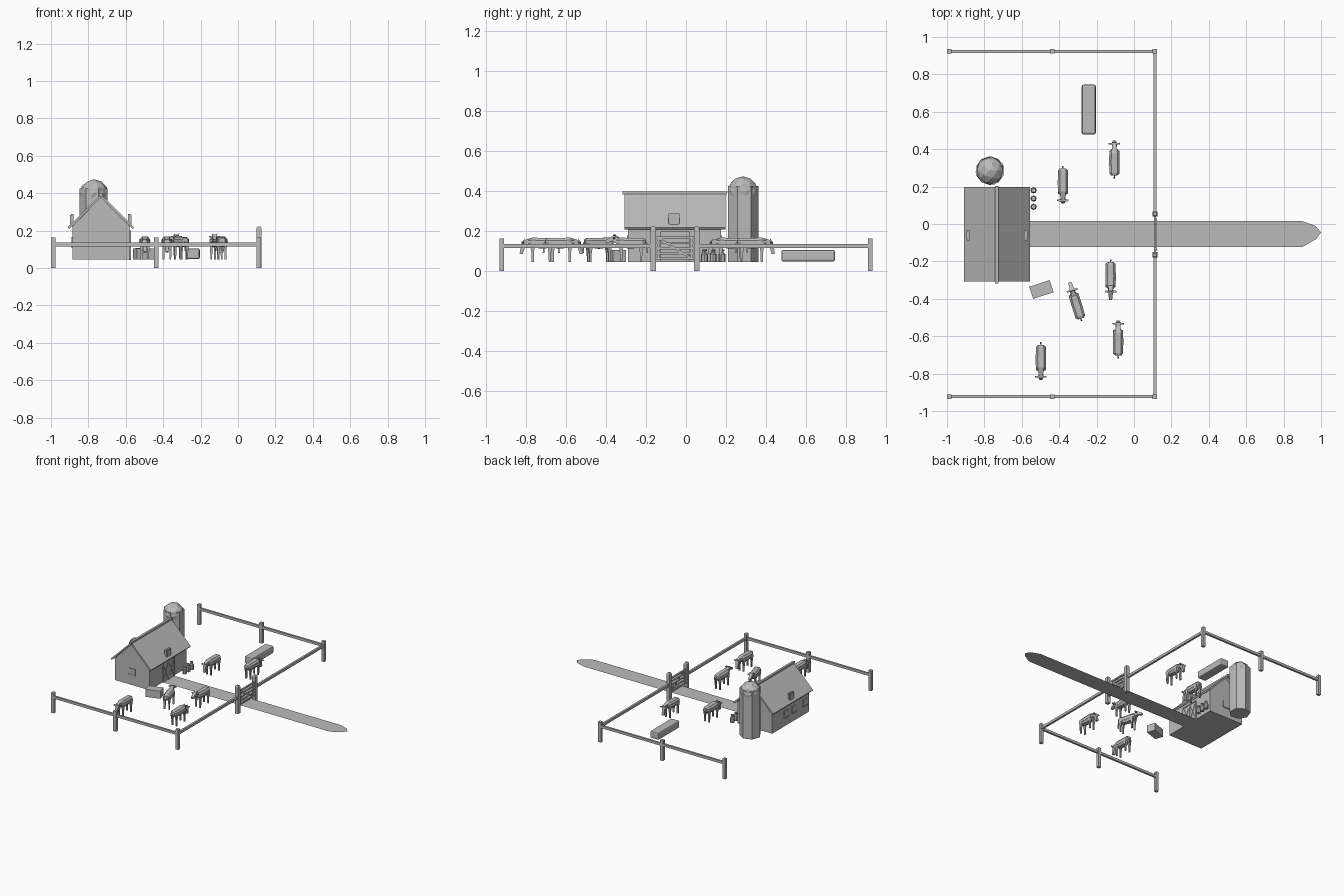
import bpy, bmesh, math
from mathutils import Vector, Matrix

if "Cube" in bpy.data.objects:
    bpy.data.objects.remove(bpy.data.objects["Cube"], do_unlink=True)

GREY = bpy.data.materials.new("plain_grey")
GREY.use_nodes = True
GREY.diffuse_color = (0.5, 0.5, 0.5, 1)
GREY.node_tree.nodes["Principled BSDF"].inputs["Base Color"].default_value = (0.5, 0.5, 0.5, 1)

GROUND = 0.045


def finish(name, bm):
    mesh = bpy.data.meshes.new(name)
    bmesh.ops.recalc_face_normals(bm, faces=bm.faces)
    bm.to_mesh(mesh)
    bm.free()
    mesh.materials.append(GREY)
    obj = bpy.data.objects.new(name, mesh)
    bpy.context.collection.objects.link(obj)
    return obj


def loft(bm, rings):
    """Skin a closed solid through rings of equal point count."""
    loops = [[bm.verts.new(p) for p in ring] for ring in rings]
    n = len(loops[0])
    for a, b in zip(loops, loops[1:]):
        for i in range(n):
            j = (i + 1) % n
            bm.faces.new((a[i], a[j], b[j], b[i]))
    bm.faces.new(loops[0])
    bm.faces.new(loops[-1])


def beam(bm, a, b, start, end=None):
    """Square beam from a to b; start and end are (width, depth)."""
    a, b = Vector(a), Vector(b)
    rot = (b - a).to_track_quat('Z', 'Y')
    rings = []
    for p, (w, d) in ((a, start), (b, end or start)):
        rings.append([p + rot @ Vector((x * w / 2, y * d / 2, 0))
                      for x, y in ((-1, -1), (1, -1), (1, 1), (-1, 1))])
    loft(bm, rings)


def box(bm, centre, size):
    m = Matrix.Translation(centre) @ Matrix.Diagonal((*size, 1))
    bmesh.ops.create_cube(bm, size=1, matrix=m)


# Barn walls: gabled profile swept along y
RIDGE_X, HALF = -0.733, 0.153
bm = bmesh.new()
gable = [(-HALF, GROUND), (HALF, GROUND), (HALF, 0.222), (0, 0.377), (-HALF, 0.222)]
loft(bm, [[(RIDGE_X + x, y, z) for x, z in gable] for y in (-0.29, 0.175)])
finish("barn_walls", bm)

# Roof slabs and ridge cap
bm = bmesh.new()
for s in (-1, 1):
    slab = [(0, 0.393), (0.177, 0.218), (0.17, 0.208), (0, 0.377)]
    loft(bm, [[(RIDGE_X + s * x, y, z) for x, z in slab] for y in (-0.307, 0.197)])
finish("barn_roof", bm)
bm = bmesh.new()
beam(bm, (RIDGE_X, -0.318, 0.39), (RIDGE_X, 0.203, 0.39), (0.018, 0.016))
finish("roof_ridge", bm)

# Upright roof windows
for s, side in ((-1, "left"), (1, "right")):
    bm = bmesh.new()
    for z, half in ((0.255, 0.028), (0.258, 0.021)):
        box(bm, (RIDGE_X + s * (0.153 if half > 0.025 else 0.157), -0.06, z),
            (0.014, half * 2, 0.065 if half > 0.025 else 0.05))
    obj = finish("roof_window_" + side, bm)

# Wall windows: plates with a thin sill
bm = bmesh.new()
for y in (0.0, -0.1, -0.24):
    box(bm, (RIDGE_X - HALF, y, 0.14), (0.009, 0.05, 0.05))
    box(bm, (RIDGE_X - HALF, y, 0.113), (0.014, 0.056, 0.006))
for y in (-0.29, 0.175):
    box(bm, (RIDGE_X, y, 0.153), (0.055, 0.009, 0.048))
    box(bm, (RIDGE_X, y, 0.127), (0.061, 0.014, 0.006))
finish("wall_windows", bm)

# Barn door with cross bracing, facing the path
DOOR_X = RIDGE_X + HALF
bm = bmesh.new()
box(bm, (DOOR_X, -0.055, 0.12), (0.008, 0.14, 0.15))
for y in (-0.125, -0.055, 0.015):
    beam(bm, (DOOR_X + 0.004, y, GROUND), (DOOR_X + 0.004, y, 0.195), (0.008, 0.008))
beam(bm, (DOOR_X + 0.004, -0.125, 0.195), (DOOR_X + 0.004, 0.015, 0.195), (0.008, 0.008))
for y0 in (-0.125, -0.055):
    for z0, z1 in ((GROUND, 0.195), (0.195, GROUND)):
        beam(bm, (DOOR_X + 0.004, y0, z0), (DOOR_X + 0.004, y0 + 0.07, z1), (0.006, 0.006))
finish("barn_door", bm)

# Silo: seven-sided tower with a faceted dome
bm = bmesh.new()
ring = [math.radians(31.4) + i * math.tau / 7 for i in range(7)]
loft(bm, [[(-0.77 + 0.078 * math.cos(a), 0.285 + 0.078 * math.sin(a), z) for a in ring]
          for z in (GROUND, 0.425)])
finish("silo_tower", bm)
bm = bmesh.new()
bmesh.ops.create_icosphere(bm, subdivisions=2, radius=0.077,
                           matrix=Matrix.Translation((-0.77, 0.285, 0.397)))
finish("silo_dome", bm)

# Path: flat strip with a rounded tip
bm = bmesh.new()
outline = [(-0.58, -0.123), (0.9, -0.123), (0.975, -0.08), (1, -0.045),
           (0.97, -0.01), (0.9, 0.015), (-0.58, 0.015)]
bm.faces.new([bm.verts.new((x, y, GROUND)) for x, y in outline])
finish("path", bm)

# Fence posts and rails
EDGE, SIDE, GATE = 0.112, 0.923, (-0.165, 0.053)
bm = bmesh.new()
for y in (-SIDE, SIDE):
    for x in (-0.988, -0.438, EDGE):
        box(bm, (x, y, 0.081), (0.024, 0.024, 0.162))
finish("fence_posts", bm)
bm = bmesh.new()
rail = (0.016, 0.02)
for y in (-SIDE, SIDE):
    beam(bm, (-1, y, 0.125), (EDGE, y, 0.125), rail)
beam(bm, (EDGE, -SIDE, 0.125), (EDGE, GATE[0], 0.125), rail)
beam(bm, (EDGE, GATE[1], 0.125), (EDGE, SIDE, 0.125), rail)
finish("fence_rails", bm)

# Gate between two taller posts
bm = bmesh.new()
for y in GATE:
    beam(bm, (EDGE, y, 0), (EDGE, y, 0.212), (0.028, 0.028))
    beam(bm, (EDGE, y, 0.212), (EDGE, y, 0.222), (0.028, 0.028), (0.016, 0.016))
finish("gate_posts", bm)
bm = bmesh.new()
low, high = GATE[0] + 0.025, GATE[1] - 0.025
for i in range(5):
    z = 0.062 + i * 0.026
    beam(bm, (EDGE, GATE[0], z), (EDGE, GATE[1], z), (0.012, 0.012))
for y in (low, high):
    beam(bm, (EDGE, y, 0.055), (EDGE, y, 0.175), (0.01, 0.012))
beam(bm, (EDGE + 0.005, low, 0.166), (EDGE + 0.005, high, 0.062), (0.01, 0.01))
finish("gate", bm)

# Trough with softened edges
bm = bmesh.new()
box(bm, (-0.242, 0.612, 0.076), (0.075, 0.268, 0.058))
trough = finish("trough", bm)
bevel = trough.modifiers.new("soft_edges", 'BEVEL')
bevel.width, bevel.segments = 0.01, 2

# Hay bale
bm = bmesh.new()
box(bm, (0, 0, 0.03), (0.115, 0.068, 0.06))
bale = finish("hay_bale", bm)
bale.location = (-0.495, -0.35, GROUND)
bale.rotation_euler.z = math.radians(18)

# Milk cans: body, shoulder, neck and lid
for i in range(3):
    bm = bmesh.new()
    profile = [(0.017, 0), (0.017, 0.038), (0.009, 0.048), (0.009, 0.055), (0.012, 0.056), (0.012, 0.062)]
    loft(bm, [[(r * math.cos(k * math.tau / 8), r * math.sin(k * math.tau / 8), z)
               for k in range(8)] for r, z in profile])
    can = finish("milk_can_%d" % (i + 1), bm)
    can.location = (-0.537, 0.092 + i * 0.044, GROUND)


def cow_mesh(name, raised):
    bm = bmesh.new()
    # Barrel body: (y, mid height, half width, half height)
    sections = [(-0.072, 0.145, 0.016, 0.014), (-0.058, 0.142, 0.026, 0.023), (0, 0.138, 0.028, 0.027),
                (0.05, 0.142, 0.027, 0.025), (0.072, 0.145, 0.015, 0.014)]
    corners = [(-0.6, -1), (0.6, -1), (1, -0.4), (1, 0.5), (0.6, 1), (-0.6, 1), (-1, 0.5), (-1, -0.4)]
    loft(bm, [[(u * w, y, z + v * h) for u, v in corners] for y, z, w, h in sections])
    # Legs, thick at the top
    for x in (-0.018, 0.018):
        for y in (-0.05, 0.05):
            beam(bm, (x, y, GROUND), (x, y, 0.09), (0.01, 0.011), (0.011, 0.012))
            beam(bm, (x, y, 0.09), (x, y, 0.14), (0.011, 0.012), (0.018, 0.028))
    # Tail
    beam(bm, (0, -0.068, 0.155), (0, -0.08, 0.135), (0.006, 0.006))
    beam(bm, (0, -0.08, 0.135), (0, -0.082, 0.09), (0.005, 0.005), (0.008, 0.008))
    # Neck, head, ears and horns
    if raised:
        neck, brow, nose = (0, 0.09, 0.163), (0, 0.08, 0.168), (0, 0.128, 0.145)
    else:
        neck, brow, nose = (0, 0.098, 0.14), (0, 0.093, 0.145), (0, 0.108, 0.085)
    beam(bm, (0, 0.055, 0.147), neck, (0.03, 0.036), (0.02, 0.024))
    beam(bm, brow, nose, (0.027, 0.024), (0.016, 0.016))
    x, y, z = brow
    for s in (-1, 1):
        beam(bm, (0, y + 0.006, z - 0.004), (s * 0.03, y + 0.006, z), (0.012, 0.012), (0.008, 0.006))
        beam(bm, (s * 0.009, y, z), (s * 0.014, y, z + 0.016), (0.006, 0.006), (0.002, 0.002))
    return finish(name, bm)


# Herd: x, y, heading in degrees, head raised
herd = [(-0.105, 0.33, 0, False), (-0.38, 0.225, 180, False), (-0.125, -0.275, 180, True),
        (-0.305, -0.437, 17, True), (-0.085, -0.632, 0, False), (-0.498, -0.718, 180, False)]
for i, (x, y, heading, raised) in enumerate(herd):
    cow = cow_mesh("cow_%d" % (i + 1), raised)
    cow.location = (x, y, 0)
    cow.rotation_euler.z = math.radians(heading)
